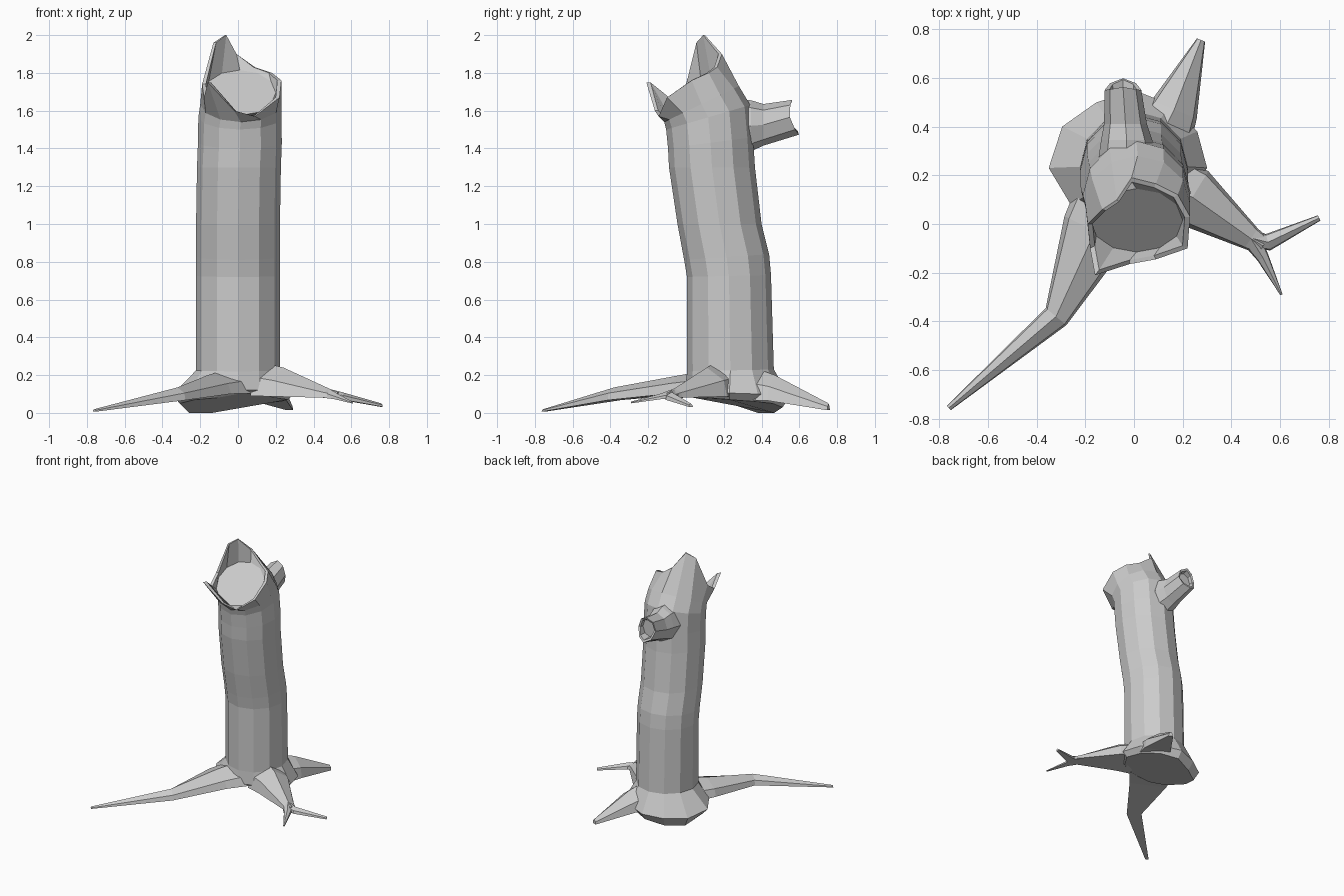
import bpy, bmesh
from math import sin, cos, pi
from mathutils import Vector

cube = bpy.data.objects.get("Cube")
if cube:
    bpy.data.objects.remove(cube)

SIDES = 12
bark = bpy.data.materials.new("pale_grey_wood")
bark.use_nodes = True
grey = (0.6, 0.6, 0.6, 1)
bark.diffuse_color = grey
bark.node_tree.nodes["Principled BSDF"].inputs["Base Color"].default_value = grey


def loft(name, rings):
    """Skin a list of equal-length rings and cap both ends."""
    bm = bmesh.new()
    loops = [[bm.verts.new(p) for p in ring] for ring in rings]
    for a, b in zip(loops, loops[1:]):
        n = len(a)
        for i in range(n):
            j = (i + 1) % n
            bm.faces.new((a[i], a[j], b[j], b[i]))
    bm.faces.new(loops[0][::-1])
    bm.faces.new(loops[-1])
    bmesh.ops.recalc_face_normals(bm, faces=bm.faces)
    mesh = bpy.data.meshes.new(name)
    bm.to_mesh(mesh)
    bm.free()
    mesh.materials.append(bark)
    obj = bpy.data.objects.new(name, mesh)
    bpy.context.collection.objects.link(obj)
    return obj


def angles(n):
    return [2 * pi * i / n for i in range(n)]


def tilted_ring(yf, zf, yb, zb, r, x=0.0):
    """Ring through a front point (yf, zf) and a back point (yb, zb)."""
    cy, cz, hy, hz = (yf + yb) / 2, (zf + zb) / 2, (yb - yf) / 2, (zb - zf) / 2
    return [Vector((x + r * cos(a), cy + hy * sin(a), cz + hz * sin(a)))
            for a in angles(SIDES)]


# Flared foot: reach and underside height for each direction
reach = [.30, .30, .30, .32, .31, .34, .35, .30, .25, .23, .23, .25]
under = [.07, .06, .05, .03, .00, .00, .05, .07, .08, .10, .10, .08]
foot_low, foot_high = [], []
for a, r, z in zip(angles(SIDES), reach, under):
    d = Vector((cos(a), sin(a), 0))
    foot_low.append(Vector((0, .23, z)) + d * r * .88)
    foot_high.append(Vector((0, .23, z * .5 + .07)) + d * r)

# Trunk with a slight forward bend
body = [tilted_ring(*s) for s in (
    (.005, .22, .465, .23, .222),
    (.005, .72, .45, .73, .222),
    (-.01, .81, .44, .84, .222),
    (-.045, 1.0, .40, 1.0, .222),
    (-.09, 1.3, .365, 1.3, .222, .005),
    (-.095, 1.40, .355, 1.46, .222, .01),
    (-.105, 1.50, .34, 1.63, .220, .01),
    (-.115, 1.54, .28, 1.73, .215, .015))]

# Broken rim with a tall back splinter and a small front splinter
rim = [Vector(p) for p in (
    (.23, .03, 1.76), (.18, .12, 1.80), (.09, .165, 1.83), (-.01, .19, 1.90),
    (-.07, .10, 2.0), (-.13, .06, 1.96), (-.19, 0, 1.74), (-.18, -.10, 1.67),
    (-.16, -.21, 1.75), (-.02, -.165, 1.60), (.09, -.145, 1.57), (.22, -.10, 1.67))]
floor = [Vector((.01 + .19 * cos(a), .015 + .13 * sin(a), 1.695 + .12 * sin(a)))
         for a in angles(SIDES)]
inner = [p.lerp(Vector((.01, .01, p.z)), .1) for p in rim]
loft("trunk", [foot_low, foot_high] + body + [rim, inner, floor])


# Roots: ridged tapering sections (x, y, half width, low z, top z)
def root(name, sections):
    pts = [Vector(s[:2]) for s in sections]
    rings = []
    for i, (x, y, w, lo, hi) in enumerate(sections):
        d = (pts[min(i + 1, len(pts) - 1)] - pts[max(i - 1, 0)]).normalized()
        side = Vector((-d.y, d.x, 0))
        c = Vector((x, y, 0))
        rings.append([c + side * w * s + Vector((0, 0, lo + (hi - lo) * t))
                      for s, t in ((-1, .1), (-.85, .6), (0, 1), (.85, .6), (1, .1))])
    loft(name, rings)


root("long_root", [(-.06, .14, .17, .09, .23), (-.16, -.03, .14, .09, .20),
                   (-.32, -.38, .055, .06, .135), (-.76, -.755, .012, .005, .02)])
root("forked_root", [(.12, .16, .14, .07, .27), (.24, .11, .125, .07, .24),
                     (.48, -.06, .05, .075, .13), (.53, -.09, .04, .075, .11)])
root("fork_side", [(.47, -.055, .04, .075, .13), (.55, -.075, .035, .065, .11),
                   (.76, .025, .012, .03, .05)])
root("fork_front", [(.48, -.06, .04, .075, .13), (.53, -.14, .025, .07, .10),
                    (.605, -.29, .005, .05, .06)])
root("back_root", [(.11, .36, .13, .05, .24), (.165, .47, .10, .05, .20),
                   (.275, .755, .018, .01, .05)])


# Broken branch stub with a hollow end
def branch_ring(x, y, z, rx, rz, jag=0):
    return [Vector((x + rx * cos(a), y + jag * (cos(2 * a) * -.5 - sin(a) * .6), z + rz * sin(a)))
            for a in angles(8)]


loft("branch_stub", [branch_ring(-.03, .24, 1.51, .12, .15),
                     branch_ring(-.03, .345, 1.52, .105, .135),
                     branch_ring(-.035, .41, 1.525, .088, .11),
                     branch_ring(-.045, .565, 1.565, .075, .092, .03),
                     branch_ring(-.045, .56, 1.565, .06, .075, .03),
                     branch_ring(-.045, .52, 1.56, .058, .07)])
